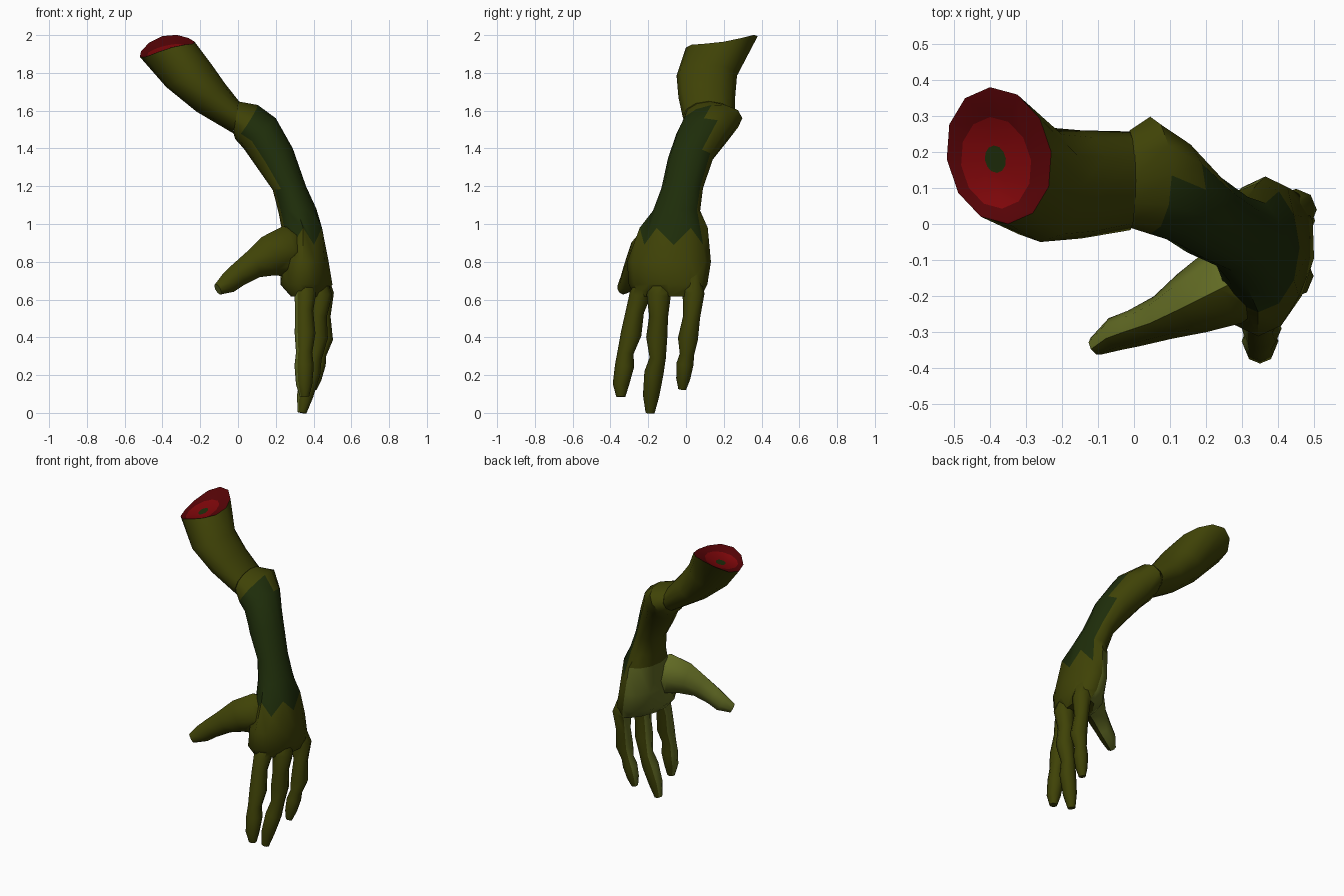
import bpy, bmesh, math
from mathutils import Vector as V

if "Cube" in bpy.data.objects:
    bpy.data.objects.remove(bpy.data.objects["Cube"])


def material(name, rgb):
    m = bpy.data.materials.new(name)
    m.diffuse_color = (*rgb, 1)
    m.use_nodes = True
    m.node_tree.nodes["Principled BSDF"].inputs["Base Color"].default_value = m.diffuse_color
    return m


MATS = [material("olive skin", (0.050, 0.055, 0.002)),
        material("pale palm", (0.118, 0.142, 0.017)),
        material("dark green patch", (0.013, 0.026, 0.003)),
        material("raw flesh", (0.21, 0.002, 0.003)),
        material("dark flesh", (0.095, 0.001, 0.002))]
SKIN, PALM, PATCH, FLESH, DARK = range(5)


def smooth(ob):
    bpy.ops.object.select_all(action='DESELECT')
    ob.select_set(True)
    bpy.context.view_layer.objects.active = ob
    bpy.ops.object.shade_smooth_by_angle(angle=math.radians(48))


def loft(name, rings, n, rule, lift=None):
    """Skin a list of (centre, half axis a, half axis b) rings; rule picks the colour."""
    bm = bmesh.new()
    rows = []
    for r, (c, a, b) in enumerate(rings):
        row = []
        for i in range(n):
            t = math.tau * i / n
            p = V(c) + V(a) * math.cos(t) + V(b) * math.sin(t)
            if lift:
                p.z += lift(r, i)
            row.append(bm.verts.new(p))
        rows.append(row)
    tags = []
    for r in range(len(rows) - 1):
        for i in range(n):
            j = (i + 1) % n
            f = bm.faces.new((rows[r][i], rows[r][j], rows[r + 1][j], rows[r + 1][i]))
            tags.append((f, r, i))
    tags.append((bm.faces.new(rows[0]), -1, 0))
    tags.append((bm.faces.new(rows[-1]), len(rows) - 1, 0))
    bmesh.ops.recalc_face_normals(bm, faces=bm.faces[:])
    for f, r, i in tags:
        f.material_index = rule(r, i)
    me = bpy.data.meshes.new(name)
    bm.to_mesh(me)
    bm.free()
    for m in MATS:
        me.materials.append(m)
    ob = bpy.data.objects.new(name, me)
    bpy.context.collection.objects.link(ob)
    smooth(ob)
    return ob


def digit(name, path, rule, side, deep=1.0):
    """Tapered finger along (x, y, z, radius) points."""
    pts = [V(p[:3]) for p in path]
    rings = []
    for k, p in enumerate(path):
        d = (pts[min(k + 1, len(pts) - 1)] - pts[max(k - 1, 0)]).normalized()
        b = d.cross(V(side)).normalized()
        a = b.cross(d).normalized()
        rings.append((pts[k], a * p[3] * deep, b * p[3]))
    return loft(name, rings, 8, rule)


# Upper arm with the recessed wound as its first rings
cut_c, cut_a, cut_b = V((-0.375, 0.19, 1.945)), V((0.145, 0.01, 0.04)), V((-0.025, 0.19, 0.03))
wound = [(cut_c + V(o), cut_a * s, cut_b * s)
         for s, o in ((0.15, (-0.01, -0.01, -0.035)), (0.20, (-0.01, -0.01, -0.035)),
                      (0.67, (-0.008, -0.02, -0.025)), (0.97, (0, 0, 0)))]
upper = wound + [
    (cut_c, cut_a, cut_b),
    ((-0.26, 0.11, 1.785), (0.12, 0, 0.06), (0, 0.16, 0)),
    ((-0.145, 0.11, 1.67), (0.075, 0, 0.075), (0, 0.15, 0)),
    ((-0.01, 0.12, 1.565), (0.015, 0, 0.085), (0, 0.137, 0)),
]
loft("upper_arm", upper, 12,
     lambda r, i: PATCH if r < 1 else FLESH if r == 1 else DARK if r in (2, 3) else SKIN,
     lambda r, i: -0.02 * math.cos(math.tau * i / 6) if r in (3, 4) else 0)

# Forearm, wrist and palm in one piece
forearm = [
    ((-0.012, 0.125, 1.565), (0.012, 0, 0.084), (0, 0.135, 0)),
    ((0.045, 0.135, 1.54), (0.06, 0, 0.09), (0, 0.163, 0.02)),
    ((0.115, 0.095, 1.48), (0.085, 0, 0.08), (0, 0.145, 0)),
    ((0.195, 0.025, 1.35), (0.095, 0, 0.05), (0, 0.12, 0)),
    ((0.272, -0.02, 1.19), (0.088, 0, 0.01), (0, 0.11, 0)),
    ((0.315, -0.05, 1.07), (0.10, 0, 0.01), (0, 0.125, 0)),
    ((0.345, -0.065, 0.94), (0.115, 0, 0), (0, 0.18, 0)),
    ((0.355, -0.09, 0.80), (0.125, 0, 0), (0.01, 0.222, 0)),
    ((0.362, -0.095, 0.68), (0.138, 0, 0), (0.03, 0.208, 0)),
    ((0.375, -0.095, 0.615), (0.085, 0, 0), (0.04, 0.175, 0)),
]


def arm_rule(r, i):
    # stain on the outer forearm, widening downward to a jagged lower edge
    first = 8 if r < 4 else 7
    last = {1: 11, 2: 12}.get(r, 13)
    if 1 <= r <= 5 and (first <= i <= last or i + 12 <= last):
        return PATCH
    if r >= 6 and 3 <= i <= 6:
        return PALM
    return SKIN


def arm_lift(r, i):
    if r != 6:
        return 0
    if 3 <= i <= 6:
        return 0.04                        # straight wrist line above the palm
    return 0.04 if i % 2 else -0.05


hand = loft("forearm_and_hand", forearm, 12, arm_rule, arm_lift)

# Three hanging fingers with swollen knuckles
fingers = {
    "index_finger": [(0.37, -0.20, 0.72, 0.05), (0.355, -0.245, 0.62, 0.056), (0.35, -0.27, 0.54, 0.048),
                     (0.355, -0.29, 0.42, 0.055), (0.35, -0.32, 0.32, 0.043), (0.35, -0.325, 0.25, 0.051),
                     (0.35, -0.345, 0.15, 0.043), (0.352, -0.345, 0.085, 0.024)],
    "middle_finger": [(0.41, -0.12, 0.74, 0.05), (0.435, -0.145, 0.62, 0.064), (0.42, -0.145, 0.51, 0.05),
                      (0.42, -0.155, 0.40, 0.056), (0.40, -0.15, 0.29, 0.043), (0.385, -0.17, 0.21, 0.051),
                      (0.355, -0.185, 0.09, 0.043), (0.338, -0.19, 0.0, 0.024)],
    "outer_finger": [(0.42, 0.02, 0.74, 0.05), (0.45, 0.04, 0.63, 0.058), (0.445, 0.03, 0.51, 0.045),
                     (0.45, 0.01, 0.39, 0.053), (0.43, 0.005, 0.31, 0.038), (0.42, -0.005, 0.26, 0.045),
                     (0.405, -0.015, 0.18, 0.037), (0.395, -0.02, 0.125, 0.021)],
}
parts = [digit(name, path, lambda r, i: PALM if i in (3, 4) else SKIN, (1, 0, 0))
         for name, path in fingers.items()]

# Thumb spreading from the front edge of the palm
parts.append(digit(
    "thumb", [(0.34, -0.13, 0.85, 0.09), (0.25, -0.175, 0.855, 0.112), (0.16, -0.22, 0.83, 0.09),
              (0.08, -0.26, 0.785, 0.064), (0.0, -0.29, 0.73, 0.052), (-0.05, -0.305, 0.69, 0.048),
              (-0.107, -0.34, 0.655, 0.027)],
    lambda r, i: PALM if i < 4 else SKIN, (0, 0, 1), 1.2))

# Weld the digits to the palm
bpy.context.view_layer.objects.active = hand
for part in parts:
    mod = hand.modifiers.new("weld", 'BOOLEAN')
    mod.operation, mod.solver, mod.object = 'UNION', 'EXACT', part
    bpy.ops.object.modifier_apply(modifier=mod.name)
    bpy.data.objects.remove(part)
    bpy.context.view_layer.objects.active = hand
smooth(hand)
